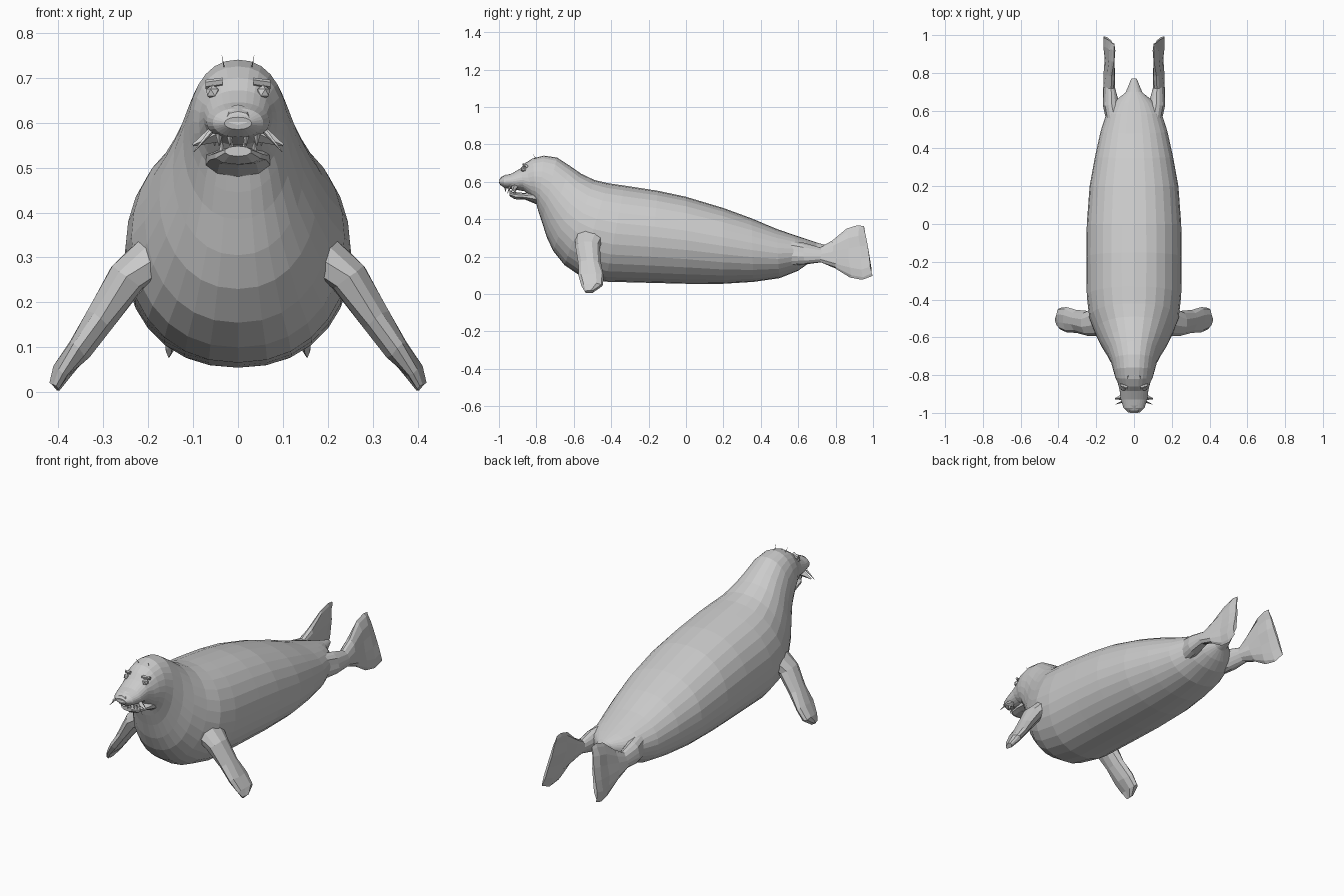
import bpy, bmesh, math, random
from mathutils import Vector

random.seed(4)


def loft(name, rings, n, side=(1, 0, 0), rough=0.0):
    """Skin of closed rings; ring = (edge point A, edge point B, half thickness along side)."""
    bm = bmesh.new()
    side = Vector(side).normalized()
    loops = []
    for a, b, w in rings:
        a, b = Vector(a), Vector(b)
        mid, half = (a + b) / 2, (a - b) / 2
        loop = []
        for i in range(n):
            t = 2 * math.pi * i / n
            s = math.sin(t)
            p = mid + half * math.cos(t) + side * w * math.copysign(abs(s) ** 0.9, s)
            p += Vector([random.uniform(-rough, rough) for _ in range(3)])
            loop.append(bm.verts.new(p))
        loops.append(loop)
    for l0, l1 in zip(loops, loops[1:]):
        for i in range(n):
            j = (i + 1) % n
            bm.faces.new((l0[i], l0[j], l1[j], l1[i]))
    bm.faces.new(loops[0])
    bm.faces.new(loops[-1])
    return finish(name, bm)


def finish(name, bm):
    bmesh.ops.recalc_face_normals(bm, faces=bm.faces)
    me = bpy.data.meshes.new(name)
    bm.to_mesh(me)
    bm.free()
    ob = bpy.data.objects.new(name, me)
    bpy.context.collection.objects.link(ob)
    return ob


def mirror(ob):
    ob.modifiers.new("mirror", 'MIRROR').use_bisect_axis[0] = False
    return ob


def spike(name, base, tip, r, sides=4):
    base, tip = Vector(base), Vector(tip)
    d = tip - base
    bm = bmesh.new()
    bmesh.ops.create_cone(bm, cap_ends=True, segments=sides, radius1=r,
                          radius2=r * 0.15, depth=d.length)
    rot = d.to_track_quat('Z', 'Y')
    for v in bm.verts:
        v.co = rot @ v.co + (base + tip) / 2
    return mirror(finish(name, bm))


# Head, neck and body: top y, top z, bottom y, bottom z, half width
profile = [
    (-1.0, .612, -.995, .585, .03), (-.975, .632, -.972, .568, .056),
    (-.93, .645, -.925, .56, .07), (-.885, .672, -.865, .55, .077),
    (-.86, .70, -.815, .50, .087), (-.82, .725, -.80, .48, .10),
    (-.76, .74, -.79, .445, .11), (-.69, .73, -.77, .385, .122),
    (-.62, .685, -.745, .305, .145), (-.56, .643, -.71, .23, .175),
    (-.49, .61, -.65, .155, .207), (-.42, .593, -.57, .10, .237),
    (-.33, .58, -.43, .066, .25), (-.15, .552, -.2, .06, .252),
    (0, .52, 0, .055, .25), (.2, .46, .2, .055, .235),
    (.35, .405, .36, .065, .207), (.48, .35, .5, .085, .177),
    (.58, .315, .6, .125, .145), (.64, .295, .65, .16, .11),
    (.70, .275, .69, .20, .045), (.77, .255, .77, .235, .014)]
loft("body", [((0, ty, tz), (0, by, bz), w) for ty, tz, by, bz, w in profile], 28)

# Open lower jaw
jaw = [(-.80, .555, .48, .075), (-.86, .54, .505, .066),
       (-.915, .545, .507, .052), (-.945, .548, .525, .03)]
loft("lower_jaw", [((0, y, t), (0, y, b), w) for y, t, b, w in jaw], 10)

# Nose pad
loft("nose", [((0, -.96, .64), (0, -.96, .595), .035),
              ((0, -.99, .625), (0, -1.0, .595), .026)], 8)

# Front flippers: x, y, z, half chord, half thickness
fore = [(.17, -.51, .31, .085, .06), (.245, -.525, .255, .068, .045),
        (.305, -.515, .165, .058, .035), (.355, -.505, .095, .066, .027),
        (.392, -.50, .045, .058, .02), (.408, -.515, .012, .025, .011)]
mirror(loft("front_flipper",
            [((x, y - c, z), (x, y + c, z), w) for x, y, z, c, w in fore],
            10, (.8, 0, .55), .004))

# Hind flippers: upper edge x, y, z, lower edge x, y, z, half thickness
hind = [(.10, .53, .29, .11, .54, .15, .04), (.115, .63, .27, .125, .63, .155, .043),
        (.12, .72, .25, .14, .72, .168, .03), (.115, .78, .285, .145, .80, .138, .023),
        (.11, .86, .347, .15, .88, .09, .018), (.107, .92, .367, .157, .945, .073, .014),
        (.105, .952, .362, .163, .997, .095, .006)]
mirror(loft("hind_flipper", [(r[:3], r[3:6], r[6]) for r in hind], 14, rough=.004))

# Eyes with brow ridges
bm = bmesh.new()
bmesh.ops.create_icosphere(bm, subdivisions=1, radius=.017)
bmesh.ops.translate(bm, verts=bm.verts, vec=(.056, -.868, .667))
mirror(finish("eye", bm))
mirror(loft("brow", [((.035, -.868, .70), (.035, -.862, .68), .01),
                     ((.072, -.855, .695), (.072, -.85, .675), .008)], 6, (0, 1, 0)))

# Lip corners, whiskers and teeth
spike("lip_corner", (.05, -.915, .575), (.10, -.925, .55), .02)
spike("whisker", (.06, -.94, .58), (.098, -.955, .535), .006)
spike("brow_whisker", (.03, -.80, .72), (.036, -.82, .75), .002, 3)
for i, (x, y) in enumerate([(.018, -.965), (.042, -.945), (.052, -.91)]):
    spike(f"upper_tooth_{i}", (x, y, .575), (x, y, .548), .008)
for i, (x, y) in enumerate([(.014, -.935), (.036, -.915)]):
    spike(f"lower_tooth_{i}", (x, y, .535), (x, y, .56), .007)
